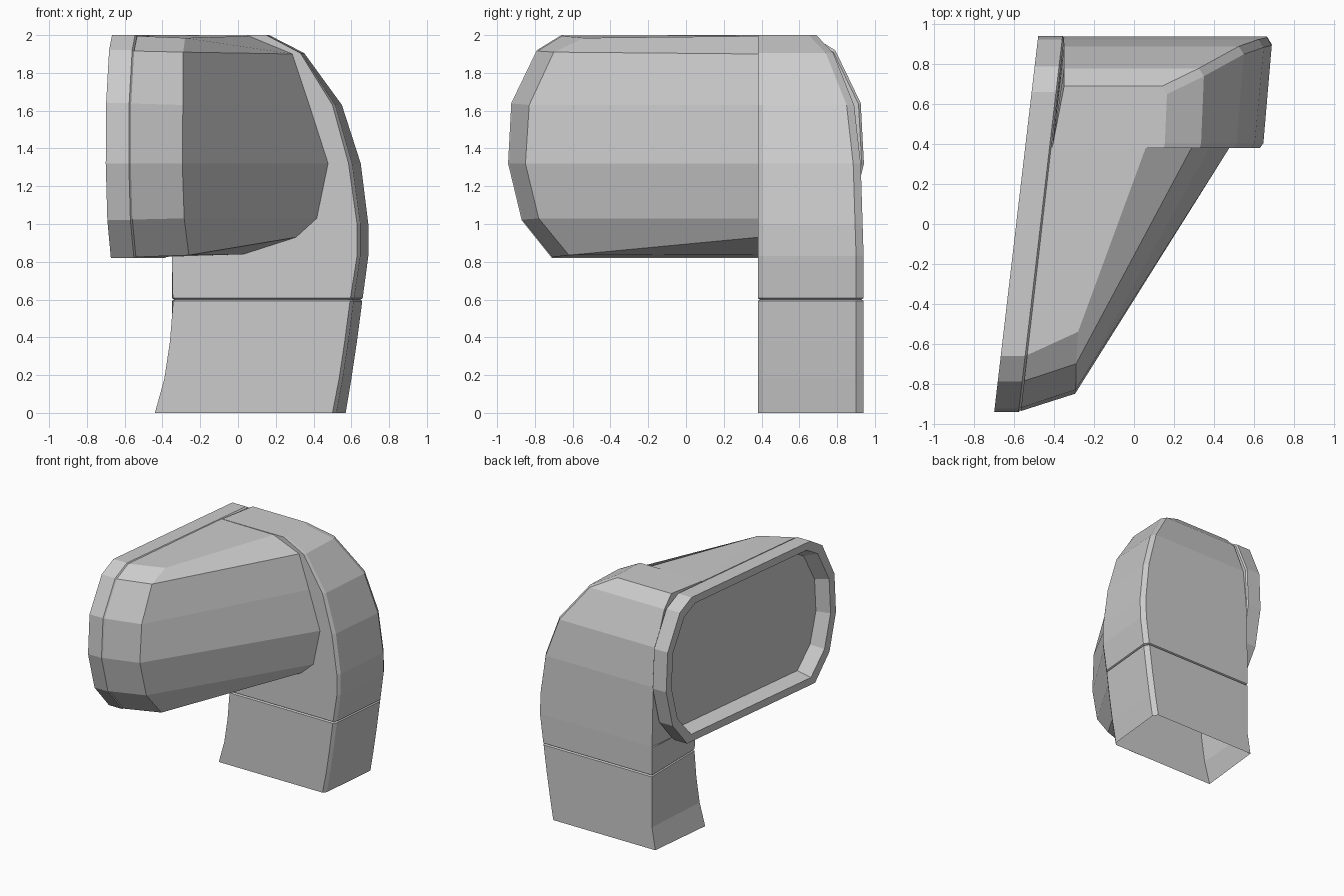
import bpy, bmesh


def build(name, verts, faces):
    mesh = bpy.data.meshes.new(name)
    mesh.from_pydata(verts, [], faces)
    bm = bmesh.new()
    bm.from_mesh(mesh)
    bmesh.ops.recalc_face_normals(bm, faces=bm.faces)
    bm.to_mesh(mesh)
    bm.free()
    obj = bpy.data.objects.new(name, mesh)
    bpy.context.collection.objects.link(obj)
    return obj


def loft(name, rings, cap_start=False, cap_end=False):
    n = len(rings[0])
    verts = [p for r in rings for p in r]
    faces = [(k * n + i, k * n + (i + 1) % n, (k + 1) * n + (i + 1) % n, (k + 1) * n + i)
             for k in range(len(rings) - 1) for i in range(n)]
    if cap_start:
        faces.append(tuple(range(n)))
    if cap_end:
        faces.append(tuple(range((len(rings) - 1) * n, len(rings) * n)))
    return build(name, verts, faces)


# Rounded outline of the mouth (y, z), mirrored to both ends
half = [(-0.66, 2.0), (-0.79, 1.92), (-0.925, 1.64), (-0.942, 1.32), (-0.87, 1.02), (-0.71, 0.82)]
outline = half + [(-y, z) for y, z in reversed(half)]


def mouth_ring(depth, inset):
    sy, sz = 1 - inset / 0.94, 1 - inset / 0.59
    return [(-0.59 + 0.117 * y * sy + depth, y * sy, 1.41 + (z - 1.41) * sz) for y, z in outline]


# Mouth rim with recessed floor
loft("mouth_rim", [mouth_ring(0.132, 0.012), mouth_ring(0.122, 0.0), mouth_ring(0, 0),
                   mouth_ring(0, 0.06), mouth_ring(0.1, 0.10)], True, True)


# Duct sections: height, left x, right x, back y, lean of right face
def section(z, xl, xr, yb, lean, d=0.0):
    return [(xl + d, 0.38 + d, z), (xr - lean - d, 0.38 + d, z),
            (xr - lean * 0.7 - d, 0.405 + d, z), (xr - d, yb - 0.04 - d, z),
            (xr - 0.025 - d, yb - d, z), (min(xl + 0.06, -0.35) + d, yb - d, z)]


# Curved elbow
elbow = [(0.607, -0.345, 0.66, 0.94, 0.065), (0.83, -0.35, 0.69, 0.94, 0.06),
         (0.84, -0.41, 0.69, 0.94, 0.06), (1.0, -0.41, 0.69, 0.935, 0.06),
         (1.32, -0.41, 0.65, 0.925, 0.065), (1.63, -0.41, 0.55, 0.89, 0.05),
         (1.905, -0.41, 0.35, 0.78, 0.02), (2.0, -0.41, 0.165, 0.69, 0.015)]
loft("elbow", [section(0.6, -0.345, 0.66, 0.94, 0.065, 0.012)] + [section(*s) for s in elbow],
     False, True)

# Lower duct, open at the bottom
lower = [(0, -0.44, 0.57, 0.94, 0.07), (0.18, -0.39, 0.60, 0.94, 0.065),
         (0.38, -0.36, 0.63, 0.94, 0.065), (0.593, -0.343, 0.658, 0.94, 0.065)]
loft("lower_duct", [section(*s) for s in lower]
     + [section(0.6, -0.343, 0.658, 0.94, 0.065, 0.012)])

# Tapered hood between the rim and the front face of the elbow
a = mouth_ring(0.132, 0.005)[:6]
b = [(-0.28, -0.54, 1.985), (-0.29, -0.70, 1.91), (-0.292, -0.83, 1.63),
     (-0.295, -0.85, 1.32), (-0.285, -0.78, 1.03), (-0.26, -0.62, 0.835)]
c = [(0.06, 0.385, 1.995), (0.29, 0.385, 1.9), (0.38, 0.385, 1.63),
     (0.48, 0.385, 1.32), (0.42, 0.385, 1.03), (0.31, 0.385, 0.93)]
extra = [(-0.415, 0.385, 1.998), (-0.415, 0.385, 0.825), (0.03, 0.385, 0.84)]
faces = [(k + i, k + i + 1, k + i + 7, k + i + 6) for k in (0, 6) for i in range(5)]
faces += [(0, 6, 18), (6, 12, 18), (5, 11, 19), (11, 20, 19), (11, 17, 20)]
build("hood", a + b + c + extra, faces)
